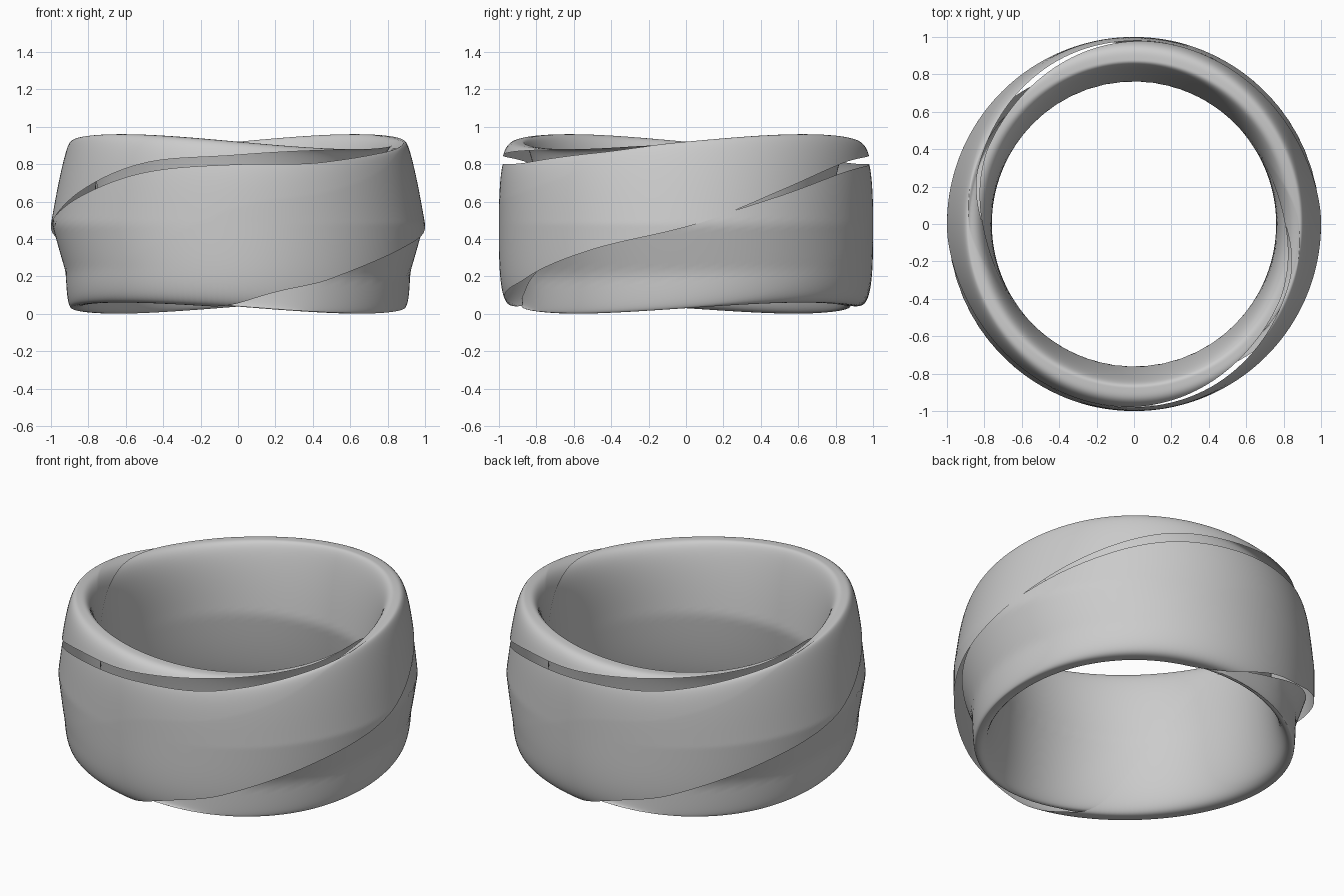
import bpy
import math

cube = bpy.data.objects.get("Cube")
if cube:
    bpy.data.objects.remove(cube, do_unlink=True)

metal = bpy.data.materials.new("plain_grey")
metal.use_nodes = True
grey = (0.6, 0.6, 0.6, 1)
metal.diffuse_color = grey
metal.node_tree.nodes["Principled BSDF"].inputs["Base Color"].default_value = grey

# Section angle of the trailing edge every 30 degrees round the ring, starting at the front
TRAIL = [-56, -33, -16, -2, 20, 37, 46, 62, 87, 122, 160, 225]
# Overlap (positive) or gap (negative) of the leading edge against the other band
LAP = [-5, -14, -16, 2, 40, 50, 8, 5, 5, 3, -2, -4]
# Outward reach of the lower lip, drawn in where it runs beneath the other band
LIP = [1, 1, 1, 1, 1, 1, -0.15, 0.05, 0.2, 0.35, 0.65, 0.9]
AROUND, ACROSS = 192, 64


def keyed(keys, a, turn):
    """Smooth periodic interpolation; each lap adds turn."""
    n = len(keys)
    u = a / math.tau * n
    i = math.floor(u)
    f = u - i
    p, q, r, s = (keys[(i + k) % n] + turn * ((i + k) // n) for k in (-1, 0, 1, 2))
    return q + f / 2 * (r - p + f * (2 * p - 5 * q + 4 * r - s + f * (3 * (q - r) + s - p)))


def section(theta, a, inset):
    """Point on the band's tapered section as radius and height."""
    c, s = math.cos(theta), math.sin(theta)
    power = 3.6 if c > 0 else 3
    rho = (abs(c) ** power + abs(s) ** power) ** (-1 / power) * (1 - inset)
    v = rho * s
    if c < 0:
        width = 1 - 0.55 * math.cos(a) ** 2 * abs(v)
    elif v > 0:
        width = 1 - 0.65 * math.sin(a) ** 2 * v
    else:
        width = 1 + (keyed(LIP, a, 0) - 1) * min(1, -v / 0.58)
    top = 0.92 + 0.04 * math.cos(2 * a - 1.5 * math.pi)
    bottom = 0.03 - 0.03 * math.cos(2 * a - 0.5 * math.pi)
    reach = top - 0.48 if s > 0 else 0.48 - bottom
    return 0.88 + 0.12 * rho * c * width, 0.48 + reach * v


def twisted_band(name, start):
    verts, faces = [], []
    for i in range(AROUND):
        a = math.tau * i / AROUND
        begin = keyed(TRAIL, a, 360)
        end = keyed(TRAIL, a + math.pi, 360) + keyed(LAP, a, 0)
        for j in range(ACROSS + 1):
            t = j / ACROSS
            theta = math.radians(begin + (end - begin) * t)
            # The leading edge tucks just beneath the other band
            r, z = section(theta, a, 0.05 * max(0, t - 0.7) / 0.3)
            phi = a + start - math.pi / 2
            verts.append((r * math.cos(phi), r * math.sin(phi), z))
    row = ACROSS + 1
    for i in range(AROUND):
        k = (i + 1) % AROUND
        for j in range(ACROSS):
            faces.append((i * row + j, k * row + j, k * row + j + 1, i * row + j + 1))
    mesh = bpy.data.meshes.new(name)
    mesh.from_pydata(verts, [], faces)
    mesh.materials.append(metal)
    band = bpy.data.objects.new(name, mesh)
    bpy.context.collection.objects.link(band)
    bpy.ops.object.select_all(action="DESELECT")
    band.select_set(True)
    bpy.context.view_layer.objects.active = band
    bpy.ops.object.shade_smooth_by_angle(angle=math.radians(40))


twisted_band("front_band", 0)
twisted_band("back_band", math.pi)
